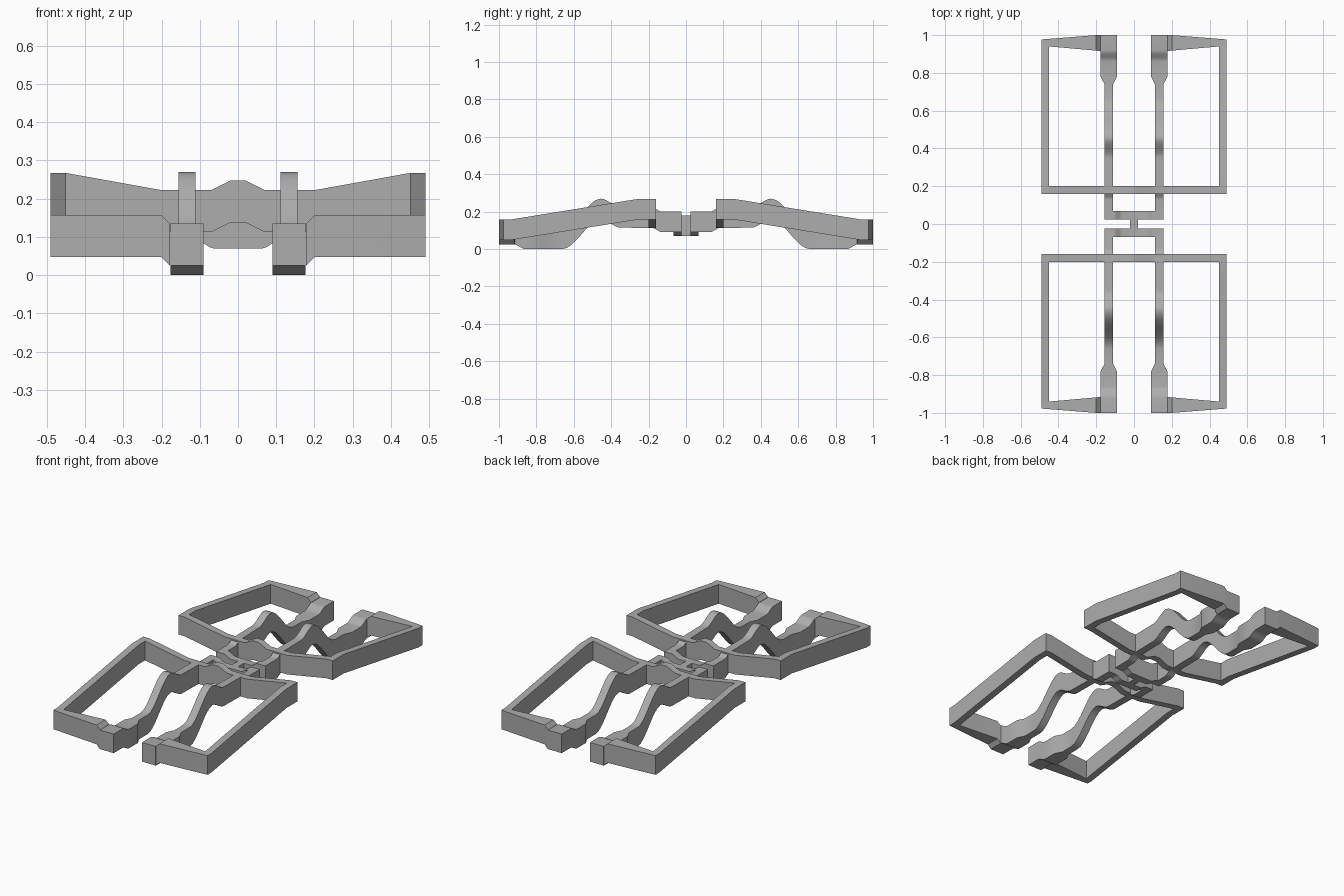
import bpy, bmesh

if "Cube" in bpy.data.objects:
    bpy.data.objects.remove(bpy.data.objects["Cube"])

H = 0.11  # vertical depth shared by every bar

grey = bpy.data.materials.new("mid grey")
grey.diffuse_color = (0.42, 0.42, 0.42, 1)
grey.use_nodes = True
grey.node_tree.nodes["Principled BSDF"].inputs["Base Color"].default_value = grey.diffuse_color


def ease(pts, steps=8):
    """Expand (position, height) keys into smooth S-curves where height changes."""
    out = [pts[0]]
    for (a, za), (b, zb) in zip(pts, pts[1:]):
        n = steps if abs(zb - za) > 1e-6 else 1
        for i in range(1, n + 1):
            t = i / n
            out.append((a + (b - a) * t, za + (zb - za) * t * t * (3 - 2 * t)))
    return out


def sweep(name, stations, caps=False):
    """Bar from stations (x1, y1, x2, y2, top z), mirrored in x and y."""
    bm = bmesh.new()
    rings = []
    for x1, y1, x2, y2, z in stations:
        rings.append([bm.verts.new(p) for p in
                      ((x1, y1, z), (x2, y2, z), (x2, y2, z - H), (x1, y1, z - H))])
    for a, b in zip(rings, rings[1:]):
        for i in range(4):
            j = (i + 1) % 4
            bm.faces.new((a[i], a[j], b[j], b[i]))
    if caps:
        bm.faces.new(rings[0])
        bm.faces.new(rings[-1])
    bmesh.ops.recalc_face_normals(bm, faces=bm.faces)
    me = bpy.data.meshes.new(name)
    bm.to_mesh(me)
    bm.free()
    me.materials.append(grey)
    ob = bpy.data.objects.new(name, me)
    bpy.context.collection.objects.link(ob)
    bpy.ops.object.select_all(action='DESELECT')
    ob.select_set(True)
    bpy.context.view_layer.objects.active = ob
    bpy.ops.object.shade_smooth_by_angle(angle=0.5)
    m = ob.modifiers.new("mirror", 'MIRROR')
    m.use_axis = (True, True, False)
    m.merge_threshold = 0.0005
    return ob


# Outer frame: arched crossbar, sloping side bar, tapered end bar
frame = [(x, 0.16, x, 0.20, z) for x, z in
         [(0, 0.247), (0.02, 0.247), (0.07, 0.222), (0.2, 0.222)]]
frame += [(0.45, 0.16, 0.45, 0.20, 0.267),
          (0.49, 0.16, 0.45, 0.20, 0.267),
          (0.49, 0.26, 0.45, 0.26, 0.267),
          (0.49, 0.94, 0.45, 0.94, 0.157),
          (0.49, 0.977, 0.45, 0.94, 0.157),
          (0.20, 1.0, 0.20, 0.918, 0.157),
          (0.178, 1.0, 0.178, 0.915, 0.135)]
sweep("outer_frame", frame)

# Wavy inner beam with a wider foot at the outer end
profile = ease([(1.0, 0.135), (0.92, 0.135), (0.86, 0.11), (0.78, 0.11),
                (0.74, 0.11), (0.66, 0.11), (0.455, 0.269), (0.35, 0.224),
                (0.18, 0.222), (0.13, 0.2), (0.025, 0.2)])
beam = []
for y, z in profile:
    t = min(max((y - 0.74) / 0.04, 0), 1)
    beam.append((0.111 - 0.021 * t, y, 0.156 + 0.021 * t, y, z))
sweep("inner_beam", beam, True)

# Centre tie bar joining the two beams
tie = [(x, 0.025, x, 0.068, z) for x, z in
       ease([(0, 0.18), (0.065, 0.18), (0.105, 0.2), (0.155, 0.2)], 4)]
sweep("centre_tie", tie)

# Small link between the front and back halves
sweep("centre_link", [(0, 0, 0.02, 0, 0.18), (0, 0.03, 0.02, 0.03, 0.18)])
